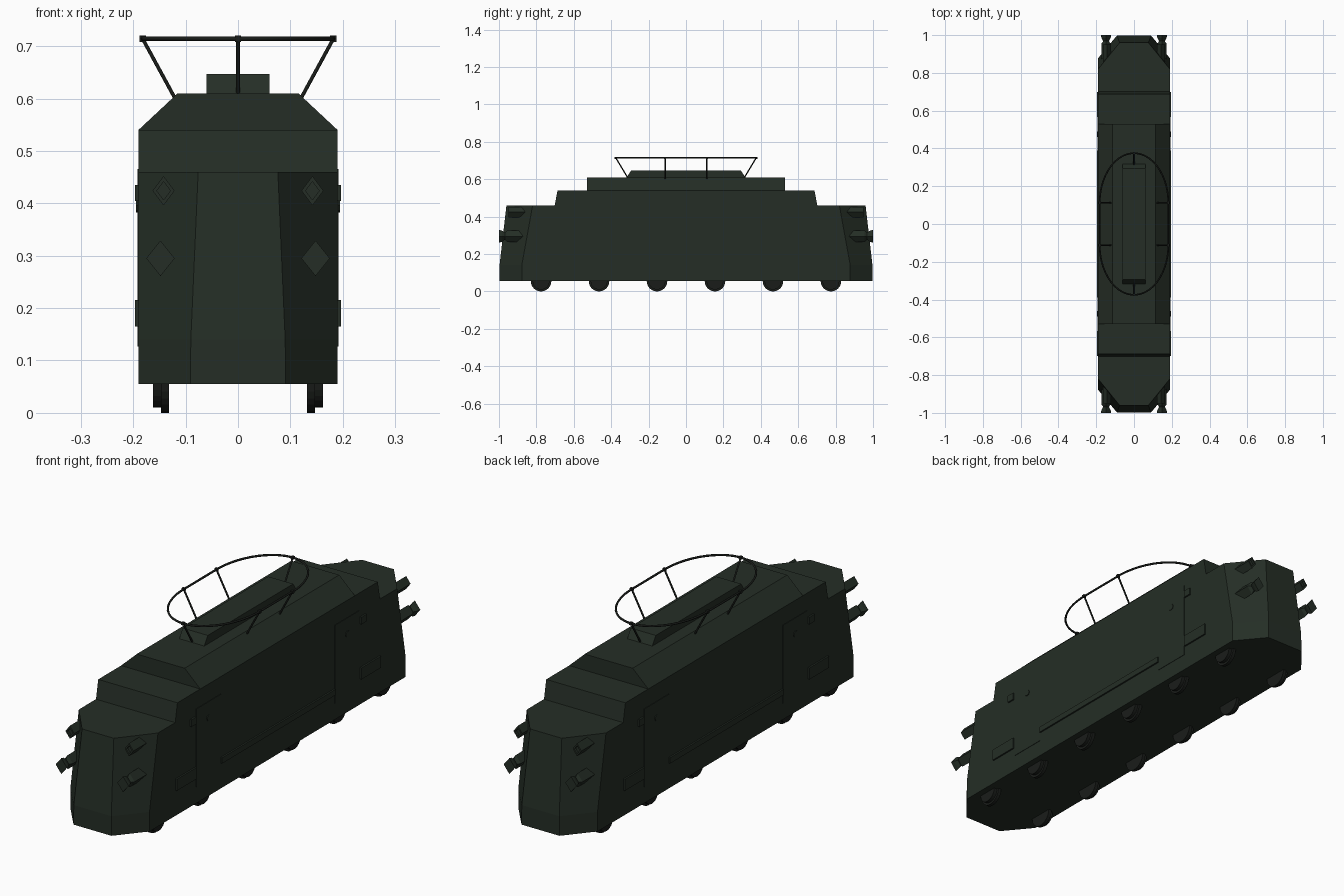
import bpy, bmesh
from math import sin, cos, pi, radians
from mathutils import Matrix

if "Cube" in bpy.data.objects:
    bpy.data.objects.remove(bpy.data.objects["Cube"])


def material(name, rgb):
    m = bpy.data.materials.new(name)
    m.diffuse_color = (*rgb, 1)
    m.use_nodes = True
    m.node_tree.nodes["Principled BSDF"].inputs["Base Color"].default_value = m.diffuse_color
    return m


GREEN = material("dark_green", (0.018, 0.027, 0.019))
BLACK = material("dark_metal", (0.010, 0.012, 0.010))


def finish(name, bm, mat):
    bmesh.ops.recalc_face_normals(bm, faces=bm.faces)
    me = bpy.data.meshes.new(name)
    bm.to_mesh(me)
    bm.free()
    me.materials.append(mat)
    ob = bpy.data.objects.new(name, me)
    bpy.context.collection.objects.link(ob)
    return ob


def loft(name, rings, mat=GREEN):
    """Skin a stack of closed rings and cap both ends."""
    bm = bmesh.new()
    vs = [[bm.verts.new(p) for p in r] for r in rings]
    n = len(vs[0])
    for a, b in zip(vs, vs[1:]):
        for i in range(n):
            j = (i + 1) % n
            bm.faces.new((a[i], a[j], b[j], b[i]))
    bm.faces.new(vs[0])
    bm.faces.new(vs[-1])
    return finish(name, bm, mat)


def rect(x, y, z):
    return [(-x, -y, z), (x, -y, z), (x, y, z), (-x, y, z)]


def octagon(nose_x, side_y, end_y, z, w=0.19):
    q = [(w, side_y), (nose_x, end_y)]
    half = q + [(-x, y) for x, y in reversed(q)]
    return [(x, y, z) for x, y in half] + [(-x, -y, z) for x, y in half]


def box(name, x0, x1, y0, y1, z0, z1, mat=GREEN):
    return loft(name, [[(x0, y0, z), (x1, y0, z), (x1, y1, z), (x0, y1, z)] for z in (z0, z1)], mat)


def tube(name, pts, r, cyclic=False):
    cu = bpy.data.curves.new(name, 'CURVE')
    cu.dimensions = '3D'
    cu.bevel_depth = r
    cu.bevel_resolution = 1
    cu.use_fill_caps = True
    sp = cu.splines.new('POLY')
    sp.points.add(len(pts) - 1)
    for p, c in zip(sp.points, pts):
        p.co = (*c, 1)
    sp.use_cyclic_u = cyclic
    cu.materials.append(BLACK)
    ob = bpy.data.objects.new(name, cu)
    bpy.context.collection.objects.link(ob)


def disc(name, x, y, z, r, depth, mat, seg=24):
    bm = bmesh.new()
    bmesh.ops.create_cone(bm, cap_ends=True, segments=seg, radius1=r, radius2=r, depth=depth,
                          matrix=Matrix.Translation((x, y, z)) @ Matrix.Rotation(radians(90), 4, 'Y'))
    return finish(name, bm, mat)


# Armoured body in stepped tiers
loft("hull", [octagon(0.091, 0.878, 0.997, 0.055),
              octagon(0.090, 0.878, 0.997, 0.14),
              octagon(0.076, 0.82, 0.96, 0.46)])
loft("upper_deck", [rect(0.19, 0.703, 0.455), rect(0.19, 0.687, 0.54)])
loft("sloped_roof", [rect(0.19, 0.53, 0.54), rect(0.115, 0.53, 0.61)])
loft("roof_box", [rect(0.06, 0.318, 0.608), rect(0.06, 0.293, 0.647)])

# Frame antenna: oval ring on slanted posts
ring = []
for i in range(48):
    a = 2 * pi * (i + 0.5) / 48
    ring.append((0.182 * cos(a), 0.265 * sin(a) + (0.11 if sin(a) > 0 else -0.11), 0.714))
tube("antenna_ring", ring, 0.0045, True)
for s in (-1, 1):
    posts = [((0, s * 0.313, 0.61), (0, s * 0.375, 0.714))]
    posts += [((s * 0.12, y, 0.60), (s * 0.182, y, 0.714)) for y in (-0.112, 0.112)]
    for a, b in posts:
        tube("antenna_post", [a, b], 0.004)
        box("antenna_clamp", b[0] - 0.006, b[0] + 0.006, b[1] - 0.006, b[1] + 0.006, 0.708, 0.720, BLACK)


# Diamond-section muzzles and lamps on the four corner cheeks
def diamond(name, cx, cz, w, h, steps, s, e):
    loft(name, [[(s * cx + w * k, e * y, cz), (s * cx, e * y, cz + h * k),
                 (s * cx - w * k, e * y, cz), (s * cx, e * y, cz - h * k)] for y, k in steps])


for s in (-1, 1):
    for e in (-1, 1):
        diamond("cheek_muzzle", 0.148, 0.295, 0.027, 0.034,
                [(0.84, 0.9), (0.955, 0.9), (0.968, 0.55), (0.985, 0.9), (1.0, 1.0)], s, e)
        diamond("cheek_lamp", 0.142, 0.424, 0.021, 0.028,
                [(0.82, 1), (0.95, 1), (0.95, 0.62), (0.94, 0.62)], s, e)

# Flanged wheels
for s in (-1, 1):
    for i in range(6):
        y = -0.775 + 0.31 * i
        disc("wheel_flange", s * 0.1395, y, 0.055, 0.055, 0.015, BLACK)
        disc("wheel_tread", s * 0.1545, y, 0.055, 0.045, 0.015, BLACK)

# Side doors, hinges, peepholes, steps and rail
for s in (-1, 1):
    for e in (-1, 1):
        box("door", s * 0.185, s * 0.192, e * 0.39, e * 0.56, 0.127, 0.465)
        box("door_hinge", s * 0.185, s * 0.197, e * 0.565, e * 0.60, 0.404, 0.435)
        disc("peephole", s * 0.191, e * 0.475, 0.396, 0.014, 0.008, GREEN, 8)
        box("side_step", s * 0.185, s * 0.197, e * 0.565, e * 0.70, 0.165, 0.215)
    box("side_rail", s * 0.185, s * 0.197, -0.39, 0.39, 0.165, 0.19)
